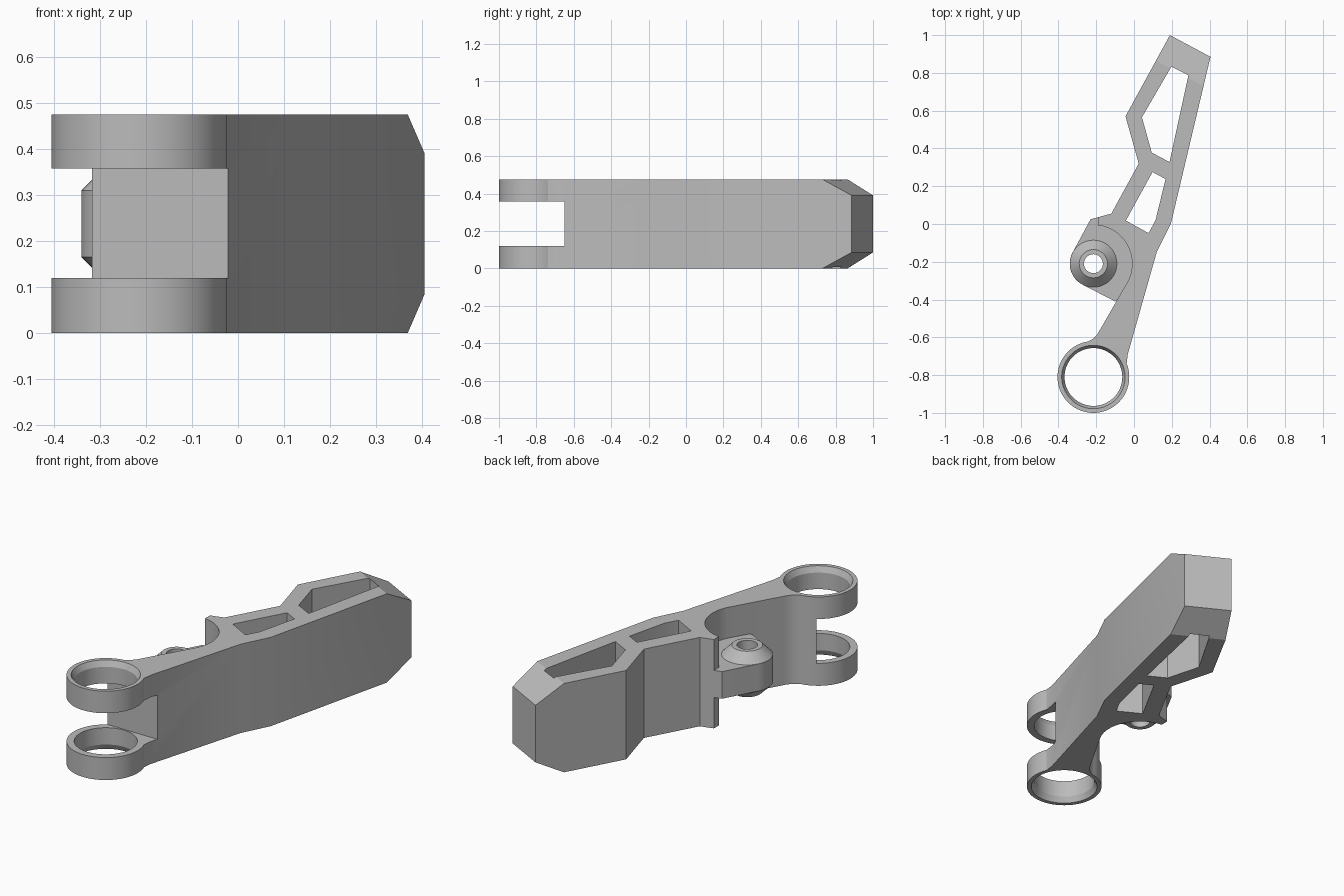
import bpy, bmesh, math
from mathutils import Vector

if "Cube" in bpy.data.objects:
    bpy.data.objects.remove(bpy.data.objects["Cube"])

H = 0.475                       # body height
RING = (-0.215, -0.81)          # fork eye centre
PIVOT = (-0.215, -0.21)         # side pivot centre

grey = bpy.data.materials.new("plain_grey")
grey.use_nodes = True
grey.diffuse_color = (0.5, 0.5, 0.5, 1)
grey.node_tree.nodes["Principled BSDF"].inputs["Base Color"].default_value = (0.5, 0.5, 0.5, 1)


def arc(centre, r, start, end, n):
    angles = [math.radians(start + (end - start) * i / n) for i in range(n + 1)]
    return [(centre[0] + r * math.cos(a), centre[1] + r * math.sin(a)) for a in angles]


def finish(name, bm):
    bmesh.ops.recalc_face_normals(bm, faces=bm.faces)
    mesh = bpy.data.meshes.new(name)
    bm.to_mesh(mesh)
    bm.free()
    mesh.materials.append(grey)
    ob = bpy.data.objects.new(name, mesh)
    bpy.context.collection.objects.link(ob)
    return ob


def prism_mesh(outline, z0, z1):
    bm = bmesh.new()
    face = bm.faces.new([bm.verts.new((x, y, z0)) for x, y in outline])
    top = bmesh.ops.extrude_face_region(bm, geom=[face])
    verts = [g for g in top["geom"] if isinstance(g, bmesh.types.BMVert)]
    bmesh.ops.translate(bm, verts=verts, vec=(0, 0, z1 - z0))
    return bm


def prism(name, outline, z0, z1):
    return finish(name, prism_mesh(outline, z0, z1))


def lathe(name, centre, profile, n=48, closed=False):
    """Revolve (radius, z) points; open profiles get flat end caps."""
    bm = bmesh.new()
    rings = [[bm.verts.new((x, y, z)) for x, y in arc(centre, r, 0, 360, n)[:-1]]
             for r, z in profile]
    pairs = list(zip(rings, rings[1:]))
    if closed:
        pairs.append((rings[-1], rings[0]))
    else:
        bm.faces.new(rings[0])
        bm.faces.new(rings[-1])
    for a, b in pairs:
        for i in range(n):
            j = (i + 1) % n
            bm.faces.new((a[i], a[j], b[j], b[i]))
    return finish(name, bm)


def cut(target, cutter):
    mod = target.modifiers.new("cut", 'BOOLEAN')
    mod.operation = 'DIFFERENCE'
    mod.solver = 'EXACT'
    mod.object = cutter
    cutter.hide_render = True
    bpy.context.view_layer.objects.active = target
    bpy.ops.object.modifier_apply(modifier=mod.name)
    bpy.data.objects.remove(cutter)


# Arm outline: nose, outer edge, fork eye, inner edge, round pocket, lip
outline = [(0.19, 1.0), (0.405, 0.885), (0.195, 0.0), (0.12, -0.15), (-0.033, -0.69)]
outline += arc(RING, 0.19, 22, -262, 56)
outline += [(-0.213, -0.605), (-0.193, -0.582), (-0.18, -0.56)]
outline += arc(PIVOT, 0.205, -28, 83, 24)
outline += [(-0.19, -0.006), (-0.19, 0.036), (-0.12, 0.055), (0.025, 0.32), (-0.045, 0.57)]
bm = prism_mesh(outline, 0, H)

# Sloped chamfers above and below the nose
for z, side in ((0.39, 1), (H - 0.39, -1)):
    res = bmesh.ops.bisect_plane(
        bm, geom=bm.verts[:] + bm.edges[:] + bm.faces[:], dist=1e-5,
        plane_co=(0.19, 1.0, z), plane_no=Vector((0.04, 0.075, side * 0.154)),
        clear_outer=True)
    edges = [g for g in res["geom_cut"] if isinstance(g, bmesh.types.BMEdge)]
    bmesh.ops.holes_fill(bm, edges=[e for e in edges if e.is_boundary], sides=0)
arm = finish("arm_body", bm)

# Two lightening windows through the arm
windows = [
    [(0.198, 0.833), (0.288, 0.787), (0.188, 0.328), (0.094, 0.378), (0.042, 0.565)],
    [(0.098, 0.275), (0.167, 0.238), (0.114, 0.02), (0.077, -0.048), (-0.043, 0.018)],
]
for points in windows:
    cut(arm, prism("window_cutter", points, -0.1, H + 0.1))

# Fork slot and chamfered eye bore
cut(arm, prism("slot_cutter", [(-0.6, -1.2), (0.3, -1.2), (0.3, -0.65), (-0.6, -0.65)],
               0.12, 0.357))
cut(arm, lathe("bore_cutter", RING,
               [(0.178, -0.02), (0.168, 0), (0.153, 0.03),
                (0.153, H - 0.03), (0.168, H), (0.178, H + 0.02)], 64))

# Side lug rounded about the pivot, rooted in the arm
lug_outline = [(-0.23, 0.025)] + arc(PIVOT, 0.125, 151, 243, 16)
lug_outline += [(-0.1, -0.41), (0.02, -0.3), (0.03, -0.1), (-0.12, 0.053)]
lug = prism("pivot_lug", lug_outline, 0.165, 0.31)
cut(lug, lathe("lug_cutter", PIVOT, [(0.08, 0), (0.08, H)]))

# Conical boss with a through hole
boss = lathe("pivot_boss", PIVOT,
             [(0.05, 0.115), (0.075, 0.115), (0.1245, 0.165),
              (0.1245, 0.31), (0.075, 0.36), (0.05, 0.36)], closed=True)

bpy.ops.object.select_all(action='DESELECT')
for ob in (arm, lug, boss):
    ob.select_set(True)
bpy.context.view_layer.objects.active = arm
bpy.ops.object.shade_smooth_by_angle(angle=math.radians(25))
